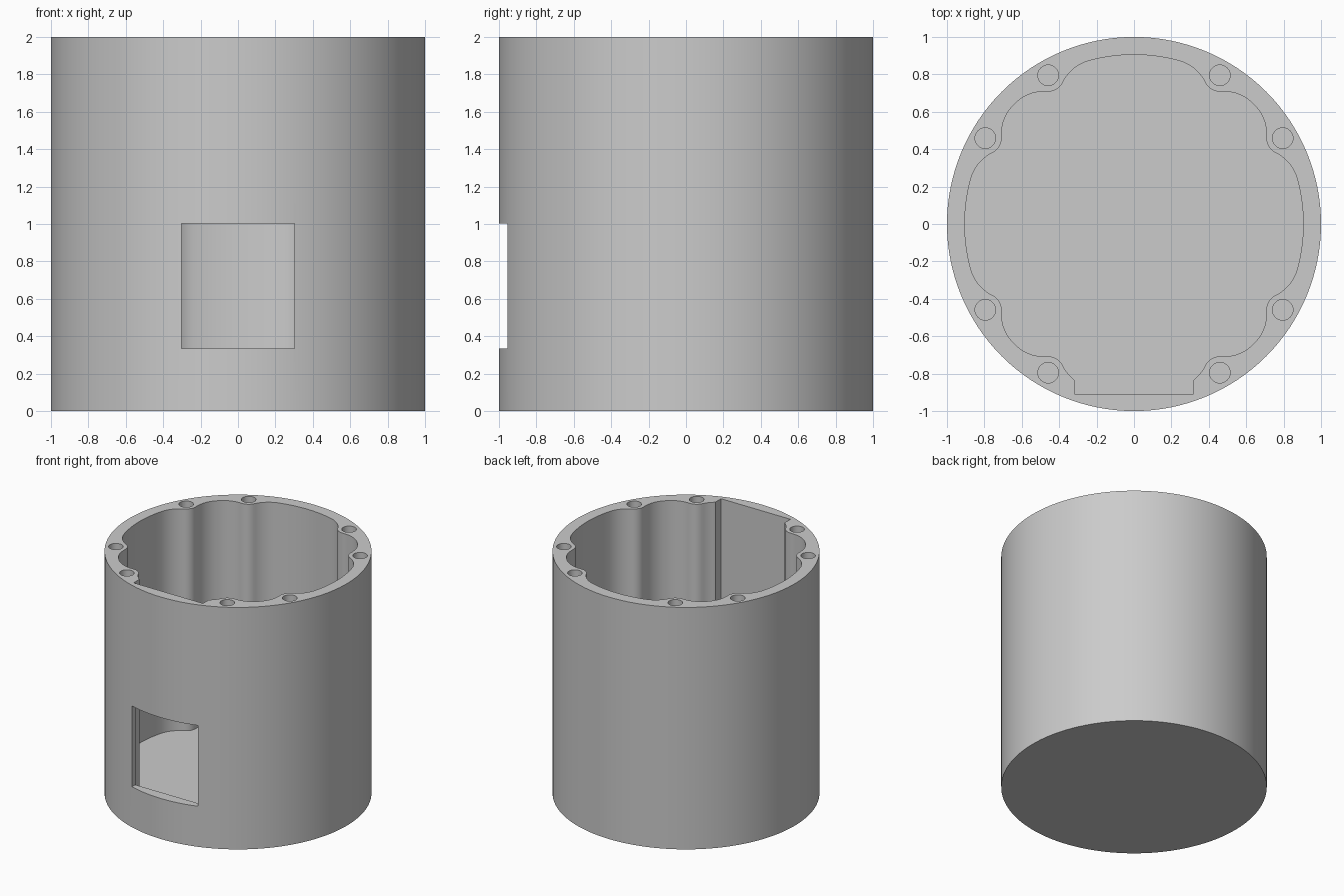
import bpy, bmesh, math
from mathutils import Vector

if "Cube" in bpy.data.objects:
    bpy.data.objects.remove(bpy.data.objects["Cube"])

FLOOR, CAVITY_R = 0.167, 0.905
POST_R, BOSS_R, FILLET_R = 0.918, 0.087, 0.22
POCKET_X, POCKET_Y = 0.317, -0.91
POSTS = [math.radians(a + q) for q in (0, 90, 180, 270) for a in (30, 60)]

grey = bpy.data.materials.new("plain grey")
grey.diffuse_color = (0.6, 0.6, 0.6, 1)
grey.use_nodes = True
grey.node_tree.nodes["Principled BSDF"].inputs["Base Color"].default_value = grey.diffuse_color


def prism(name, points, z0, z1):
    """Extrude a closed outline from z0 to z1."""
    bm = bmesh.new()
    face = bm.faces.new([bm.verts.new((x, y, z0)) for x, y in points])
    new = bmesh.ops.extrude_face_region(bm, geom=[face])["geom"]
    bmesh.ops.translate(bm, vec=(0, 0, z1 - z0),
                        verts=[v for v in new if isinstance(v, bmesh.types.BMVert)])
    bmesh.ops.recalc_face_normals(bm, faces=bm.faces)
    mesh = bpy.data.meshes.new(name)
    bm.to_mesh(mesh)
    bm.free()
    mesh.materials.append(grey)
    obj = bpy.data.objects.new(name, mesh)
    bpy.context.collection.objects.link(obj)
    return obj


def circle(radius, count, cx=0.0, cy=0.0):
    steps = [2 * math.pi * i / count for i in range(count)]
    return [(cx + radius * math.cos(a), cy + radius * math.sin(a)) for a in steps]


# Fillet circle: touches the cavity wall inside and the screw boss outside
fil_d = CAVITY_R - FILLET_R
fil_a = math.acos((fil_d ** 2 + POST_R ** 2 - (FILLET_R + BOSS_R) ** 2) / (2 * fil_d * POST_R))
fil_c = Vector((fil_d * math.cos(fil_a), fil_d * math.sin(fil_a)))
post_c = Vector((POST_R, 0))
touch = post_c + (fil_c - post_c).normalized() * BOSS_R
touch_a = math.atan2(touch.y, touch.x)


def cavity_radius(a):
    """Distance from the axis to the cavity wall at angle a."""
    d = min(abs((a - p + math.pi) % (2 * math.pi) - math.pi) for p in POSTS)
    if d < touch_a:
        return POST_R * math.cos(d) - math.sqrt(BOSS_R ** 2 - (POST_R * math.sin(d)) ** 2)
    if d < fil_a:
        e = d - fil_a
        return fil_d * math.cos(e) + math.sqrt(FILLET_R ** 2 - (fil_d * math.sin(e)) ** 2)
    return CAVITY_R


# Cavity outline, starting and ending beside the flat front pocket
outline = []
for i in range(360):
    a = math.radians(i - 90)
    r = cavity_radius(a)
    x, y = r * math.cos(a), r * math.sin(a)
    if y > 0 or abs(x) > POCKET_X + 0.002:
        outline.append((x, y))
side_y = outline[0][1]
outline = ([(POCKET_X, POCKET_Y), (POCKET_X, side_y - 0.004)] + outline
           + [(-POCKET_X, side_y - 0.004), (-POCKET_X, POCKET_Y)])

# Outer body and the shapes removed from it
body = prism("round_housing", circle(1.0, 128), 0, 2)
cutters = [prism("cavity_cutter", outline, FLOOR, 2.2)]
cutters.append(prism("window_cutter",
                     [(-0.302, -1.2), (0.302, -1.2), (0.302, -0.8), (-0.302, -0.8)], 0.335, 1.003))
for p in POSTS:
    hole = circle(0.055, 32, POST_R * math.cos(p), POST_R * math.sin(p))
    cutters.append(prism("screw_hole_cutter", hole, 1.7, 2.2))

bpy.context.view_layer.objects.active = body
body.select_set(True)
for c in cutters:
    mod = body.modifiers.new("cut", "BOOLEAN")
    mod.operation, mod.solver, mod.object = "DIFFERENCE", "EXACT", c
    bpy.ops.object.modifier_apply(modifier=mod.name)
    bpy.data.objects.remove(c, do_unlink=True)

bpy.ops.object.shade_smooth_by_angle(angle=math.radians(30))
